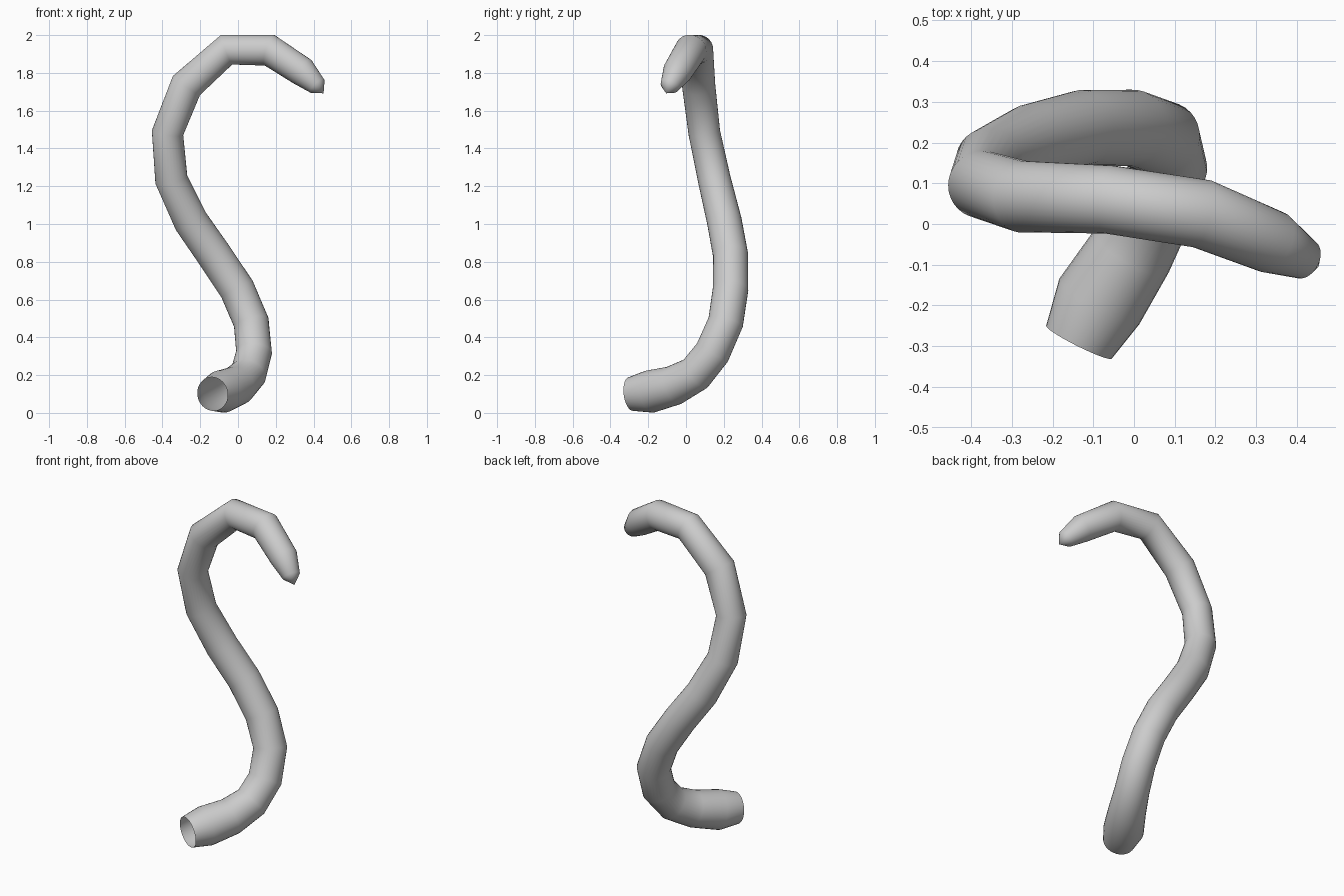
import bpy, bmesh, math
from mathutils import Vector

if "Cube" in bpy.data.objects:
    bpy.data.objects.remove(bpy.data.objects["Cube"])

SIDES = 32

# Centre line of the bent tube: x, y, z, radius
PATH = [
    (-0.135, -0.29, 0.10, 0.09),
    (-0.085, -0.19, 0.113, 0.113),
    (-0.005, -0.065, 0.145, 0.105),
    (0.055, 0.05, 0.207, 0.097),
    (0.085, 0.14, 0.32, 0.095),
    (0.07, 0.21, 0.48, 0.094),
    (-0.005, 0.236, 0.655, 0.094),
    (-0.125, 0.236, 0.835, 0.093),
    (-0.25, 0.203, 1.015, 0.092),
    (-0.353, 0.15, 1.235, 0.087),
    (-0.373, 0.097, 1.483, 0.084),
    (-0.273, 0.067, 1.733, 0.088),
    (-0.06, 0.06, 1.923, 0.084),
    (0.167, 0.025, 1.92, 0.085),
    (0.34, -0.045, 1.807, 0.078),
    (0.42, -0.087, 1.73, 0.05),
]
TIP = (0.453, -0.105, 1.692)

points = [Vector(p[:3]) for p in PATH]
chain = points + [Vector(TIP)]

bm = bmesh.new()
rings = []
side = Vector((0, 0, 1))
for i, p in enumerate(points):
    ahead = (chain[i + 1] - p).normalized()
    behind = (p - chain[i - 1]).normalized() if i else ahead
    tangent = (ahead + behind).normalized()
    # carry the frame along the path without twisting
    side = (side - tangent * side.dot(tangent)).normalized()
    other = tangent.cross(side)
    r = PATH[i][3]
    rings.append([bm.verts.new(p + r * (math.cos(a) * side + math.sin(a) * other))
                  for a in (2 * math.pi * k / SIDES for k in range(SIDES))])

# Tube wall, open at the lower end
for a, b in zip(rings, rings[1:]):
    for k in range(SIDES):
        n = (k + 1) % SIDES
        bm.faces.new((a[k], a[n], b[n], b[k]))

# Blunt closed tip
tip = bm.verts.new(TIP)
for k in range(SIDES):
    bm.faces.new((rings[-1][k], rings[-1][(k + 1) % SIDES], tip))

for f in bm.faces:
    f.smooth = True
mesh = bpy.data.meshes.new("curved_tube")
bm.to_mesh(mesh)
bm.free()
tube = bpy.data.objects.new("curved_tube", mesh)
bpy.context.collection.objects.link(tube)
